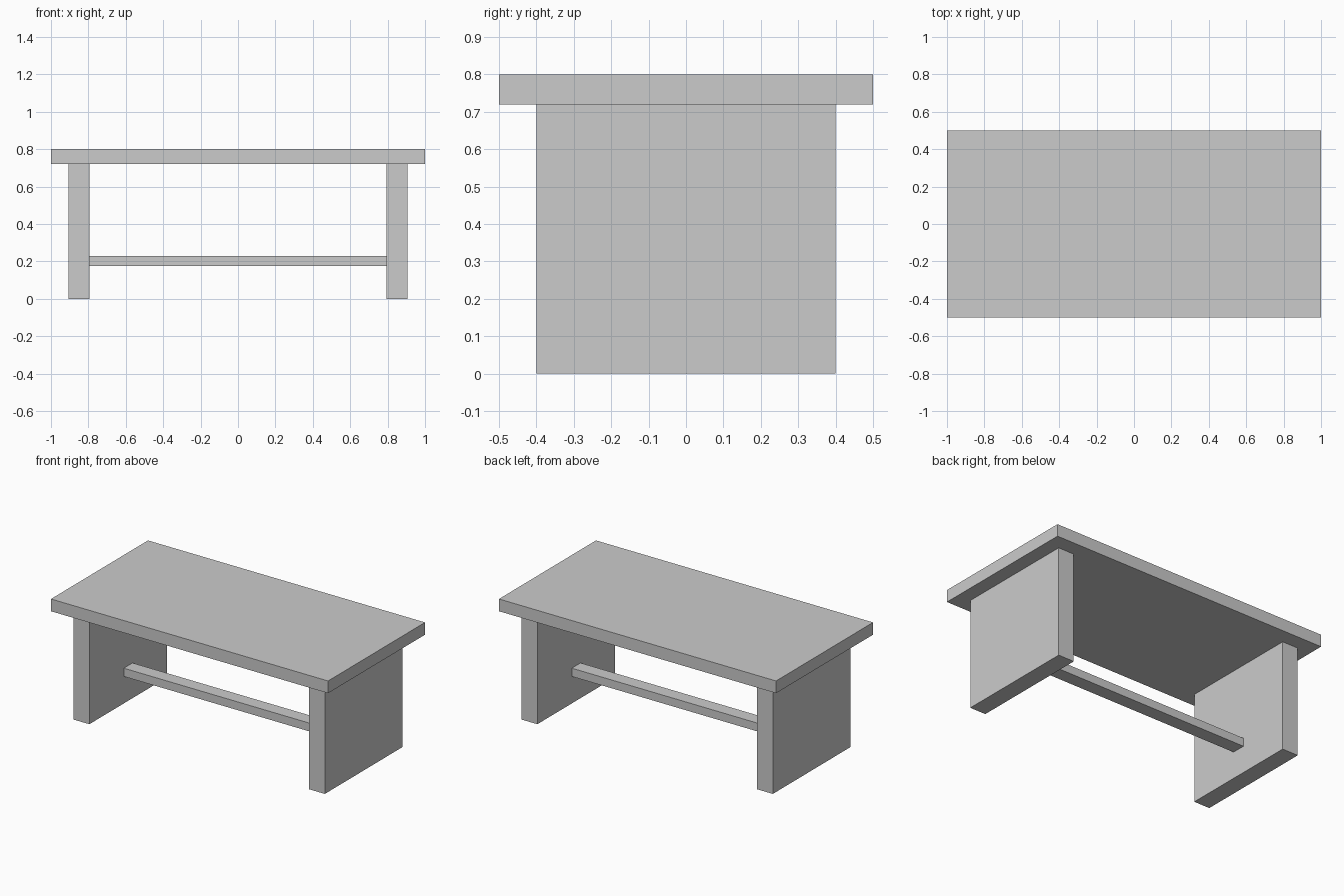
import bpy

cube = bpy.data.objects.get("Cube")
if cube:
    bpy.data.objects.remove(cube, do_unlink=True)

grey = bpy.data.materials.new("plain grey")
grey.use_nodes = True
colour = (0.6, 0.6, 0.6, 1)
grey.diffuse_color = colour
grey.node_tree.nodes["Principled BSDF"].inputs["Base Color"].default_value = colour


def box(name, low, high):
    """Add a box spanning two opposite corners."""
    centre = [(a + b) / 2 for a, b in zip(low, high)]
    bpy.ops.mesh.primitive_cube_add(size=1, location=centre)
    part = bpy.context.object
    part.name = name
    part.scale = [b - a for a, b in zip(low, high)]
    bpy.ops.object.transform_apply(location=False, rotation=False, scale=True)
    part.data.materials.append(grey)
    return part


TOP_BOTTOM = 0.72
LEG_INNER, LEG_OUTER = 0.793, 0.907

# Tabletop slab
box("tabletop", (-1, -0.5, TOP_BOTTOM), (1, 0.5, 0.8))

# Panel legs
box("left_leg", (LEG_INNER, -0.4, 0), (LEG_OUTER, 0.4, TOP_BOTTOM))
box("right_leg", (-LEG_OUTER, -0.4, 0), (-LEG_INNER, 0.4, TOP_BOTTOM))

# Stretcher bar between the legs
box("stretcher", (-LEG_INNER, -0.045, 0.176), (LEG_INNER, 0.045, 0.23))
